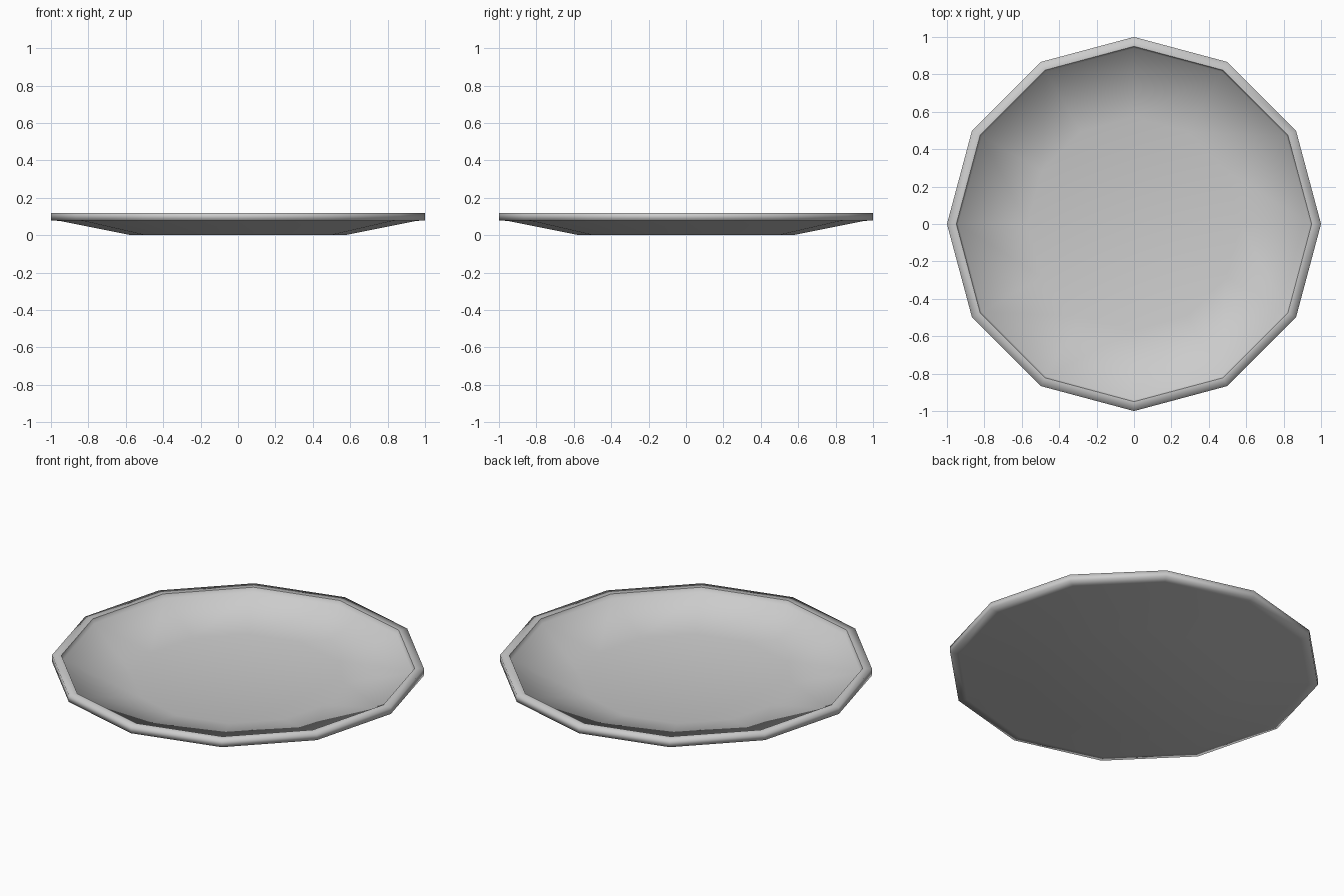
import bpy, bmesh, math

if "Cube" in bpy.data.objects:
    bpy.data.objects.remove(bpy.data.objects["Cube"])

SIDES = 12

# Plate cross-section (radius, height), from the centre underneath, round the rim, to the inner floor
profile = [(0.57, 0.0), (0.95, 0.076), (1.0, 0.08), (1.0, 0.12),
           (0.95, 0.12), (0.94, 0.095), (0.57, 0.02)]
SHARP_RING = 4  # crease at the inside of the rim

bm = bmesh.new()


def ring(r, z):
    return [bm.verts.new((r * math.cos(2 * math.pi * i / SIDES),
                          r * math.sin(2 * math.pi * i / SIDES), z)) for i in range(SIDES)]


# Turn the profile into 12-sided rings and bridge them
rings = [ring(r, z) for r, z in profile]
for a, b in zip(rings, rings[1:]):
    for i in range(SIDES):
        j = (i + 1) % SIDES
        bm.faces.new((a[i], a[j], b[j], b[i]))

# Flat underside and inner floor
bm.faces.new(list(reversed(rings[0])))
bm.faces.new(rings[-1])
bmesh.ops.recalc_face_normals(bm, faces=bm.faces)

# Smooth shading with a crease inside the rim
for f in bm.faces:
    f.smooth = True
for i in range(SIDES):
    e = bm.edges.get((rings[SHARP_RING][i], rings[SHARP_RING][(i + 1) % SIDES]))
    e.smooth = False

mesh = bpy.data.meshes.new("plate")
bm.to_mesh(mesh)
bm.free()
plate = bpy.data.objects.new("plate", mesh)
bpy.context.collection.objects.link(plate)
